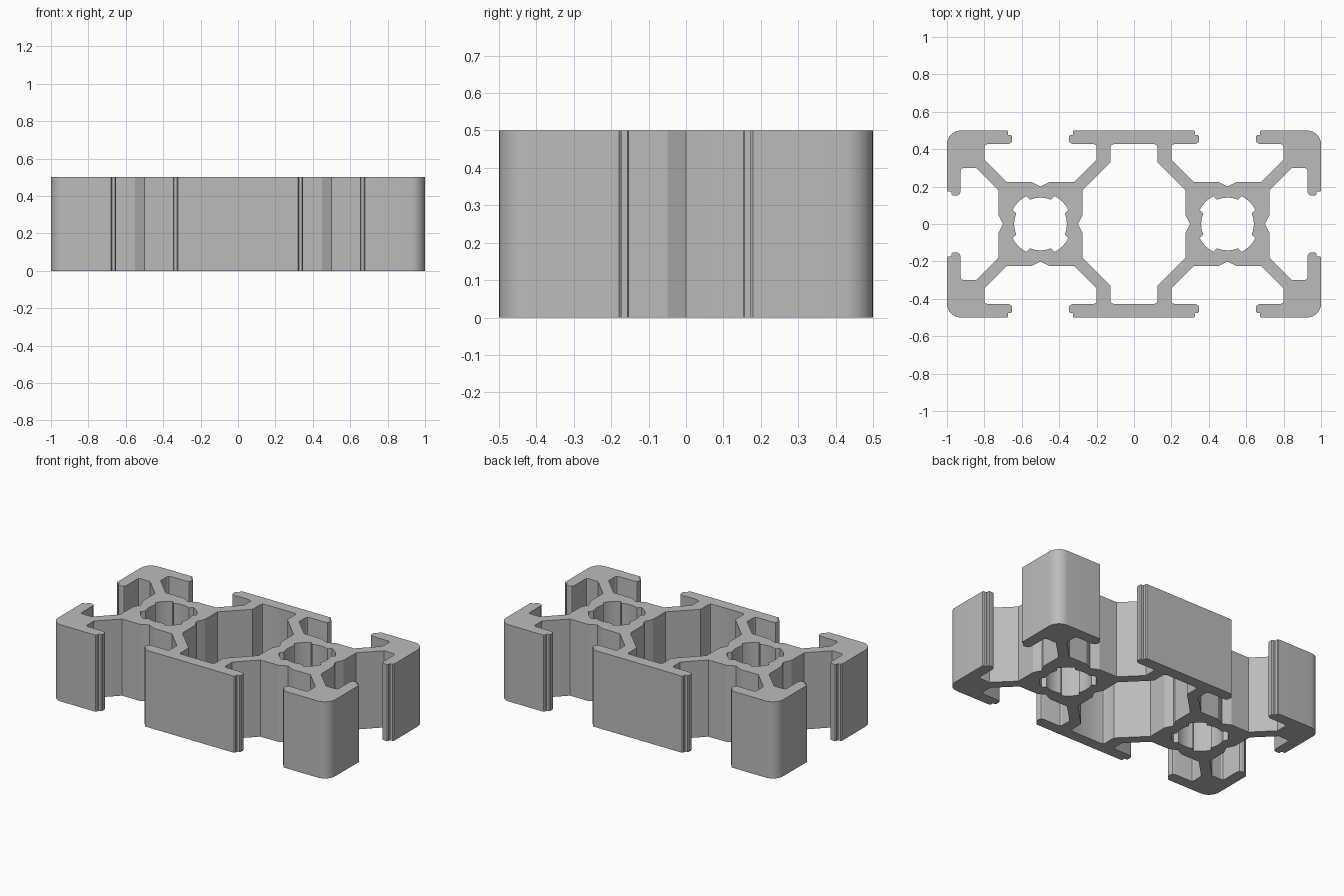
import bpy
import bmesh
from math import cos, sin, radians, pi
from mathutils import Vector

HEIGHT = 0.5
CELL = 0.5  # x offset of each square cell from the middle

cube = bpy.data.objects.get("Cube")
if cube:
    bpy.data.objects.remove(cube, do_unlink=True)


def arc(cx, cy, r, start, end, steps):
    """Points along an arc, angles in degrees."""
    angles = [radians(start + (end - start) * i / steps) for i in range(steps + 1)]
    return [(cx + r * cos(a), cy + r * sin(a)) for a in angles]


def shift(points, dx):
    return [(x + dx, y) for x, y in points]


def mirror_quarter(quarter):
    """Close a quarter outline, running from the y axis to the x axis."""
    half = quarter + [(x, -y) for x, y in reversed(quarter)]
    loop = half + [(-x, y) for x, y in reversed(half)]
    clean = []
    for p in loop:
        if not clean or (Vector(p) - Vector(clean[-1])).length > 1e-5:
            clean.append(p)
    if (Vector(clean[0]) - Vector(clean[-1])).length < 1e-5:
        clean.pop()
    return clean


# Half of one T-slot: centre groove, slot floor, arm, undercut and stepped lip
slot = [(0, 0.2), (0.05, 0.225), (0.18, 0.225), (0.3, 0.345), (0.3, 0.413),
        (0.295, 0.423), (0.285, 0.427), (0.172, 0.427), (0.157, 0.434),
        (0.152, 0.446), (0.152, 0.468), (0.157, 0.475), (0.173, 0.475),
        (0.173, 0.494), (0.179, 0.5)]

# Outer outline: slot on the long side, rounded corner, slot on the short side
quarter = [(-u, v) for u, v in reversed(slot)] + slot
quarter += arc(0.425, 0.425, 0.075, 90, 0, 8)
quarter += [(v, u) for u, v in reversed(slot)]
outer = mirror_quarter(shift(quarter, CELL))

# Eight-sided chamber in the middle
chamber = mirror_quarter([(0.108, 0.427), (0.12, 0.423), (0.125, 0.412), (0.125, 0.33),
                          (0.275, 0.18), (0.275, 0.05), (0.3, 0)])

# Round bore with four shallow diagonal slots
bore = []
for side in range(4):
    turn = side * 90
    bore += arc(0, 0, 0.141, turn - 23, turn + 23, 6)
    bore += arc(0, 0, 0.167, turn + 27, turn + 63, 5)

# Fill the section and extrude it
bm = bmesh.new()
edges = []
for loop in (outer, chamber, shift(bore, CELL), shift(bore, -CELL)):
    verts = [bm.verts.new((x, y, 0)) for x, y in loop]
    edges += [bm.edges.new((a, b)) for a, b in zip(verts, verts[1:] + verts[:1])]
bmesh.ops.triangle_fill(bm, edges=edges, use_beauty=True, normal=(0, 0, 1))
result = bmesh.ops.extrude_face_region(bm, geom=bm.faces[:], use_keep_orig=True)
top = [g for g in result["geom"] if isinstance(g, bmesh.types.BMVert)]
bmesh.ops.translate(bm, verts=top, vec=(0, 0, HEIGHT))
bmesh.ops.recalc_face_normals(bm, faces=bm.faces[:])
mesh = bpy.data.meshes.new("slotted_profile")
bm.to_mesh(mesh)
bm.free()

profile = bpy.data.objects.new("slotted_profile", mesh)
bpy.context.collection.objects.link(profile)

# Plain aluminium grey
grey = bpy.data.materials.new("aluminium_grey")
grey.use_nodes = True
color = (0.5, 0.5, 0.5, 1)
grey.diffuse_color = color
grey.node_tree.nodes["Principled BSDF"].inputs["Base Color"].default_value = color
mesh.materials.append(grey)

# Smooth the arcs, keep the folds sharp
bpy.ops.object.select_all(action="DESELECT")
profile.select_set(True)
bpy.context.view_layer.objects.active = profile
bpy.ops.object.shade_smooth_by_angle(angle=pi / 7)
